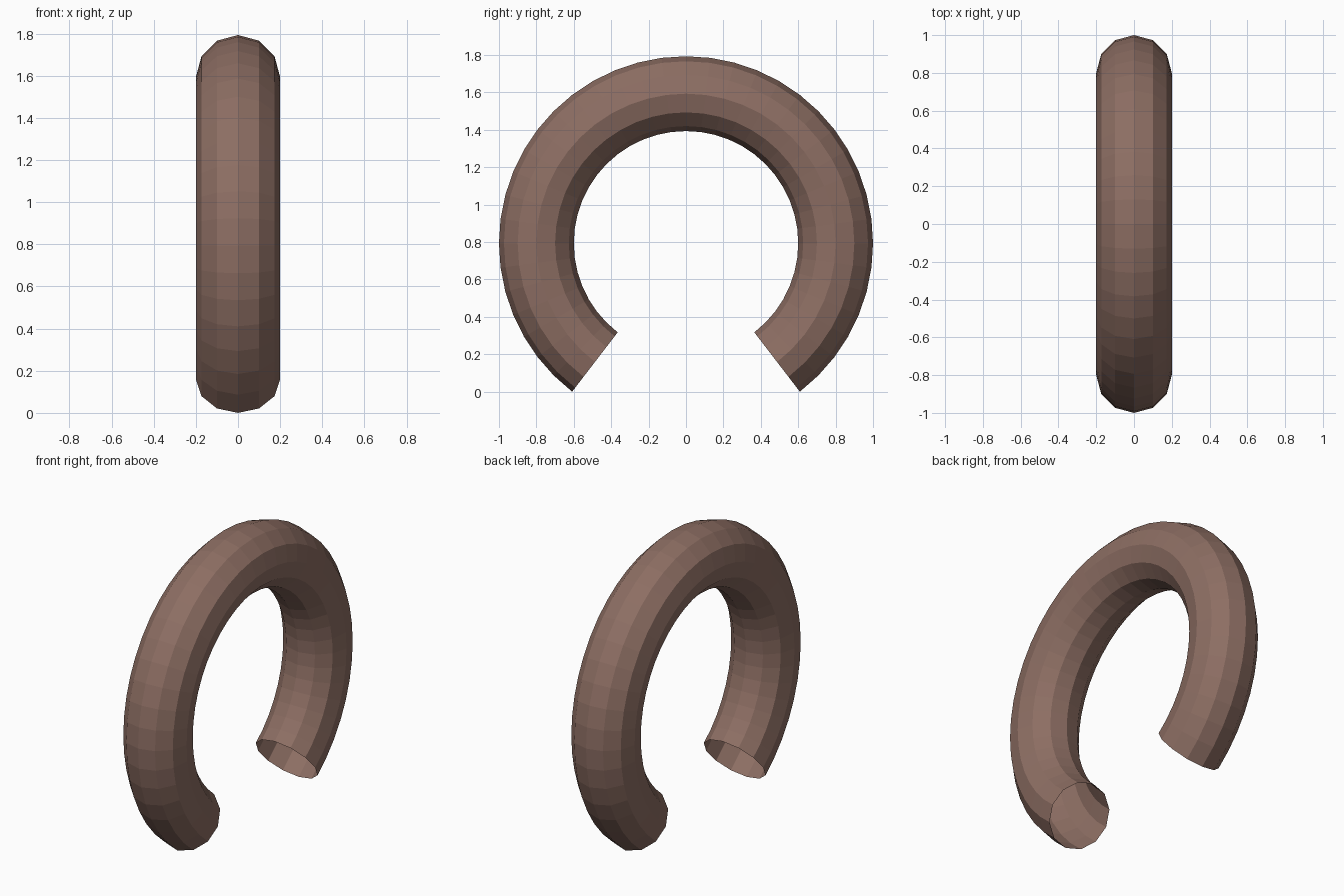
import bpy, bmesh
from math import sin, cos, pi, radians

if "Cube" in bpy.data.objects:
    bpy.data.objects.remove(bpy.data.objects["Cube"])

MAJOR, MINOR = 0.8, 0.2
SIDES, SEGMENTS, STEP = 12, 38, radians(7.5)
HALF = SEGMENTS * STEP / 2
CENTRE_Z = -(MAJOR + MINOR) * cos(HALF)

# open ring: round section swept along an arc, hollow ends facing down
bm = bmesh.new()
rings = []
for i in range(SEGMENTS + 1):
    a = i * STEP - HALF            # measured from the top of the ring
    ring = []
    for j in range(SIDES):
        t = 2 * pi * j / SIDES
        r = MAJOR + MINOR * cos(t)
        ring.append(bm.verts.new((MINOR * sin(t), r * sin(a), CENTRE_Z + r * cos(a))))
    rings.append(ring)
for r0, r1 in zip(rings, rings[1:]):
    for j in range(SIDES):
        k = (j + 1) % SIDES
        bm.faces.new((r0[j], r0[k], r1[k], r1[j]))

# outward normals on the outer tube wall
bm.normal_update()
f = bm.faces[:][0]
a = -HALF + STEP / 2
core = (0, MAJOR * sin(a), CENTRE_Z + MAJOR * cos(a))
c = f.calc_center_median()
if sum(f.normal[n] * (c[n] - core[n]) for n in range(3)) < 0:
    bmesh.ops.reverse_faces(bm, faces=bm.faces[:])

mesh = bpy.data.meshes.new("open_ring")
bm.to_mesh(mesh)
bm.free()
obj = bpy.data.objects.new("open_ring", mesh)
bpy.context.collection.objects.link(obj)

# brown
mat = bpy.data.materials.new("brown")
mat.diffuse_color = (0.266, 0.156, 0.125, 1)
mat.use_nodes = True
mat.node_tree.nodes["Principled BSDF"].inputs["Base Color"].default_value = mat.diffuse_color
mesh.materials.append(mat)
